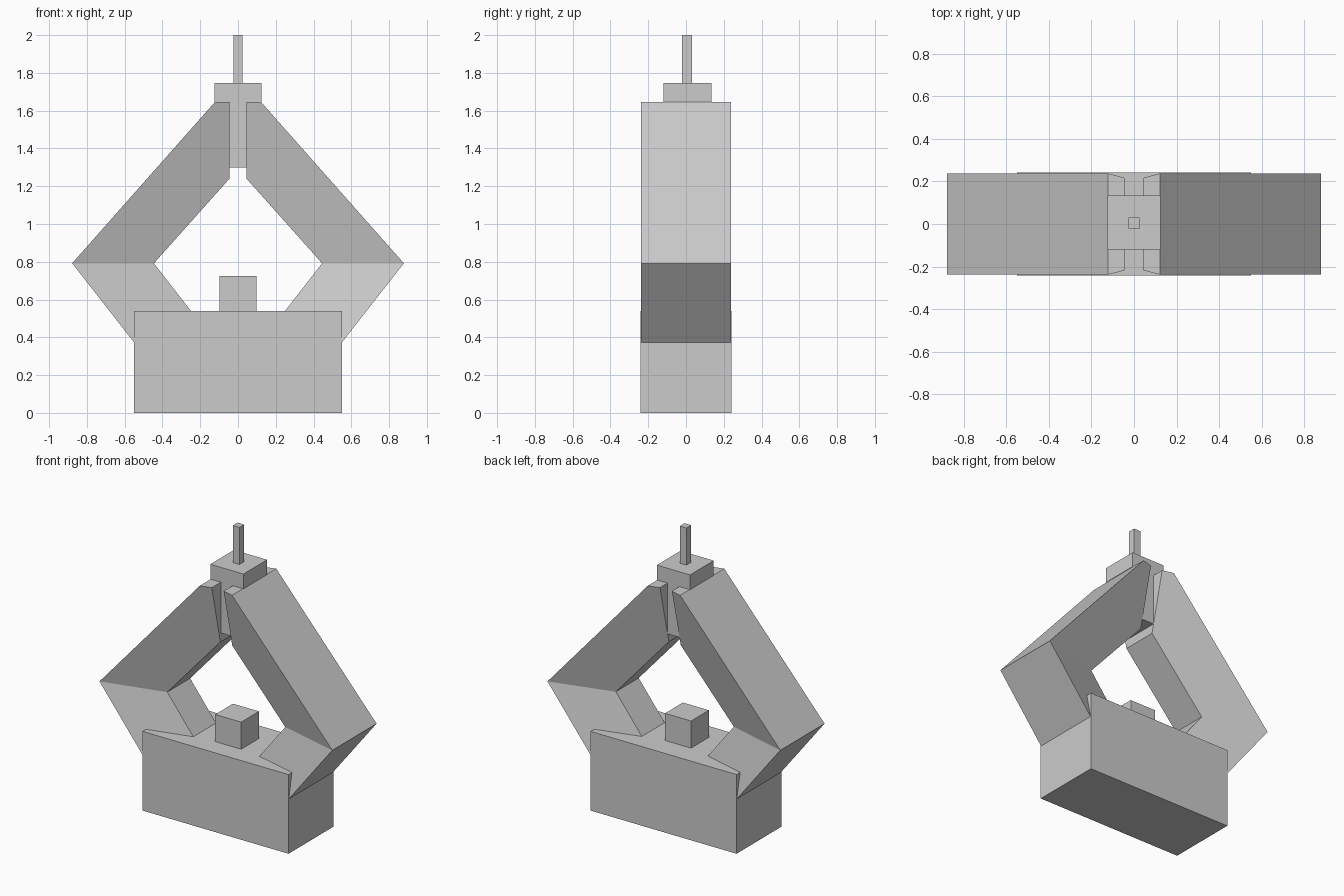
import bpy
import bmesh

if "Cube" in bpy.data.objects:
    bpy.data.objects.remove(bpy.data.objects["Cube"])


def make(name, bm):
    bmesh.ops.recalc_face_normals(bm, faces=bm.faces)
    mesh = bpy.data.meshes.new(name)
    bm.to_mesh(mesh)
    bm.free()
    obj = bpy.data.objects.new(name, mesh)
    bpy.context.collection.objects.link(obj)
    return obj


def box(name, x, y, z):
    """Axis-aligned box from (min, max) ranges."""
    bm = bmesh.new()
    bmesh.ops.create_cube(bm, size=1)
    for v in bm.verts:
        v.co = [r[0] if c < 0 else r[1] for c, r in zip(v.co, (x, y, z))]
    return make(name, bm)


def bent_arm(name, sign):
    """Bent bar with a trapezoid section: wide outside, narrow inside."""
    # x, z and how far across the bar from outer (0) to inner (1) edge
    outline = [(0.122, 1.646, 0.0), (0.045, 1.646, 0.18), (0.045, 1.24, 1.0),
               (0.445, 0.792, 1.0), (0.063, 0.30, 1.0), (0.493, 0.30, 0.0),
               (0.878, 0.792, 0.0)]
    bm = bmesh.new()
    front = [bm.verts.new((sign * x, -0.238 + 0.112 * t, z)) for x, z, t in outline]
    back = [bm.verts.new((sign * x, 0.238 - 0.118 * t, z)) for x, z, t in outline]
    for ring in (front, back):
        bm.faces.new([ring[i] for i in (6, 0, 1, 2, 3)])   # upper limb
        bm.faces.new([ring[i] for i in (3, 4, 5, 6)])      # lower limb
    n = len(outline)
    for i in range(n):
        j = (i + 1) % n
        bm.faces.new((front[i], front[j], back[j], back[i]))
    return make(name, bm)


# Base block and the small block standing on it
box("base", (-0.55, 0.55), (-0.241, 0.241), (0, 0.54))
box("base_knob", (-0.098, 0.098), (-0.106, 0.086), (0.54, 0.725))

# Bent arms, feet sunk into the base
bent_arm("left_arm", -1)
bent_arm("right_arm", 1)

# Central stem, cap and thin rod on top
box("stem", (-0.045, 0.045), (-0.12, 0.135), (1.30, 1.646))
box("cap", (-0.125, 0.125), (-0.12, 0.135), (1.646, 1.747))
box("top_rod", (-0.025, 0.025), (-0.02, 0.031), (1.747, 2.0))
